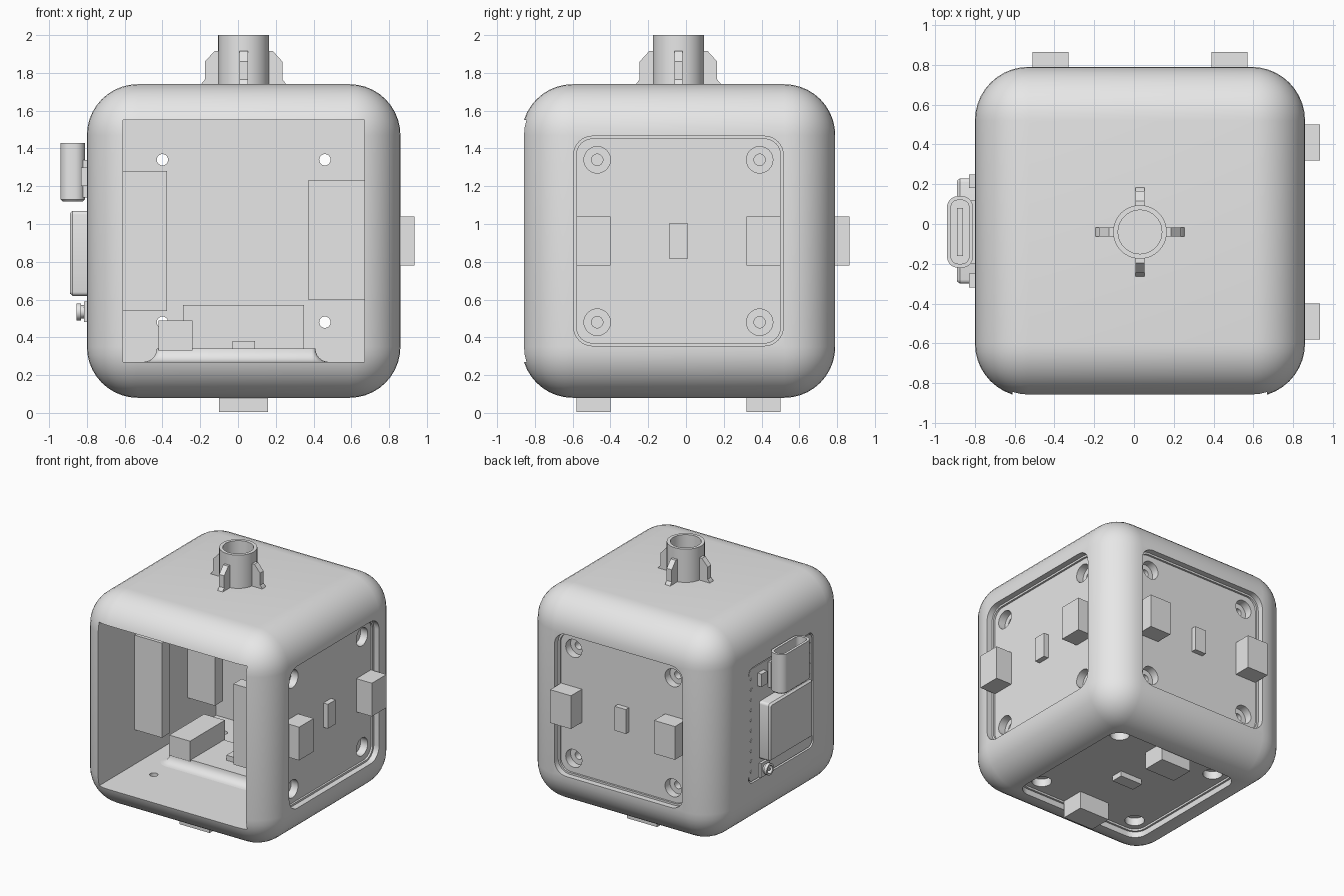
import bpy, bmesh, math
from mathutils import Matrix, Vector

if "Cube" in bpy.data.objects:
    bpy.data.objects.remove(bpy.data.objects["Cube"], do_unlink=True)

GREY = bpy.data.materials.new("light grey")
GREY.use_nodes = True
GREY.diffuse_color = (0.8, 0.8, 0.8, 1)
GREY.node_tree.nodes["Principled BSDF"].inputs["Base Color"].default_value = (0.8, 0.8, 0.8, 1)

X, Y, Z = Vector((1, 0, 0)), Vector((0, 1, 0)), Vector((0, 0, 1))
MID = Vector((0.03, -0.04, 0.91))
SIZE = 1.66
HALF = SIZE / 2


def frame(centre, u, v, n):
    """Local axes u, v, n placed at a centre point."""
    m = Matrix((u, v, n)).transposed().to_4x4()
    m.translation = Vector(centre)
    return m


def finish(name, bm):
    bmesh.ops.recalc_face_normals(bm, faces=bm.faces[:])
    mesh = bpy.data.meshes.new(name)
    bm.to_mesh(mesh)
    bm.free()
    mesh.materials.append(GREY)
    obj = bpy.data.objects.new(name, mesh)
    bpy.context.collection.objects.link(obj)
    return obj


def add_stack(bm, m, at, w, h, r, levels, seg=8):
    """Loft of rounded rectangles; levels are (outline offset, height)."""
    rings = []
    for off, height in levels:
        rad = r + off if r else 0
        ring = []
        for quarter, (sx, sy) in enumerate(((1, 1), (-1, 1), (-1, -1), (1, -1))):
            for i in range(seg + 1 if r else 1):
                a = (quarter + i / seg) * math.pi / 2
                x = at[0] + sx * (w + off - rad) + rad * math.cos(a)
                y = at[1] + sy * (h + off - rad) + rad * math.sin(a)
                ring.append(bm.verts.new(m @ Vector((x, y, height))))
        rings.append(ring)
    for low, high in zip(rings, rings[1:]):
        for i in range(len(low)):
            j = (i + 1) % len(low)
            bm.faces.new((low[i], low[j], high[j], high[i]))
    bm.faces.new(rings[0])
    bm.faces.new(rings[-1])
    bmesh.ops.remove_doubles(bm, verts=[v for ring in rings for v in ring], dist=1e-5)


def stack(name, m, at, w, h, r, levels, seg=8):
    bm = bmesh.new()
    add_stack(bm, m, at, w, h, r, levels, seg)
    return finish(name, bm)


def box(name, lo, hi):
    mid = [(a + b) / 2 for a, b in zip(lo, hi)]
    return stack(name, frame((0, 0, 0), X, Y, Z), mid[:2],
                 (hi[0] - lo[0]) / 2, (hi[1] - lo[1]) / 2, 0, [(0, lo[2]), (0, hi[2])])


def cut(target, cutter):
    mod = target.modifiers.new("cut", "BOOLEAN")
    mod.operation, mod.solver, mod.object = "DIFFERENCE", "EXACT", cutter
    bpy.context.view_layer.objects.active = target
    bpy.ops.object.modifier_apply(modifier=mod.name)
    bpy.data.objects.remove(cutter, do_unlink=True)


# Rounded housing, hollow and open at the front
bm = bmesh.new()
bmesh.ops.create_cube(bm, size=SIZE, matrix=Matrix.Translation(MID))
bmesh.ops.bevel(bm, geom=bm.edges[:], offset=0.27, segments=10, profile=0.5, affect="EDGES")
housing = finish("housing", bm)
cut(housing, box("cavity_cutter", (-0.61, -1, 0.27), (0.67, 0.6, 1.55)))

# Recessed panels on the side, back and underside
panels = {
    "side": frame(MID + X * HALF, Y, Z, X),
    "back": frame(MID + Y * HALF, X, Z, Y),
    "bottom": frame(MID - Z * HALF, Y, X, -Z),
}
corners = [(a, b) for a in (-0.43, 0.43) for b in (-0.43, 0.43)]
for name, m in panels.items():
    cut(housing, stack("recess_cutter", m, (0, 0), 0.555, 0.555, 0.1,
                       [(0, 0.1), (0, -0.045), (-0.015, -0.045), (-0.015, -0.06)]))
    bm = bmesh.new()
    for at in corners:
        # counterbore narrowing to a through hole
        add_stack(bm, m, at, 0.07, 0.07, 0.07,
                  [(0, -0.03), (0, -0.12), (-0.04, -0.12), (-0.04, -0.25)])
    cut(housing, finish("screw_hole_cutter", bm))
    for label, u in (("connector_a", -0.45), ("connector_b", 0.45)):
        stack(f"{name}_{label}", m, (u, 0), 0.09, 0.13, 0, [(0, -0.07), (0, 0.075)])
    stack(f"{name}_chip", m, (0, 0), 0.048, 0.095, 0, [(0, -0.07), (0, -0.02)])

# Circuit board set into the other side
board = frame((MID.x - HALF, -0.03, 0.92), Y, Z, -X)
cut(housing, stack("board_cutter", board, (0, 0), 0.4, 0.45, 0.05, [(0, 0.1), (0, -0.03)]))
stack("circuit_board", board, (0, 0), 0.39, 0.44, 0.045, [(0, -0.04), (0, -0.005)])
stack("radio_module", board, (-0.005, -0.075), 0.265, 0.225, 0.02,
      [(0, -0.01), (0, 0.075), (-0.012, 0.09)], 3)
bm = bmesh.new()
for u in (-0.36, 0.36):
    for k in range(10):
        add_stack(bm, board, (u, -0.36 + k * 0.08), 0.013, 0.013, 0.013,
                  [(0, -0.01), (0, 0)], 2)
finish("board_pins", bm)
for side, u in (("left", 0.245), ("right", -0.255)):
    stack(f"{side}_button", board, (u, 0.33), 0.035, 0.05, 0, [(0, -0.01), (0, 0.03)])

# Antenna socket
stack("antenna_base", board, (0.21, -0.385), 0.055, 0.055, 0, [(0, -0.01), (0, 0.015)])
stack("antenna_socket", board, (0.21, -0.385), 0.045, 0.045, 0.045,
      [(-0.01, 0), (-0.01, 0.03), (0, 0.03), (0, 0.055), (-0.015, 0.055), (-0.015, 0.02)], 5)
stack("antenna_pin", board, (0.21, -0.385), 0.01, 0.01, 0.01, [(0, 0.01), (0, 0.05)], 3)

# Charging port opening upward
port = frame((-0.875, -0.04, 1.12), X, Y, Z)
stack("port_shell", port, (0, 0), 0.065, 0.18, 0.055,
      [(-0.01, 0), (0, 0.01), (0, 0.31), (-0.02, 0.31), (-0.02, 0.05)])
stack("port_tongue", port, (0, 0), 0.014, 0.12, 0, [(0, 0.04), (0, 0.26)])
box("port_mount", (-0.82, -0.2, 1.14), (-0.79, 0.12, 1.34))

# Hollow post with four ribs on the roof
stack("post", frame((MID.x, MID.y, 0), X, Y, Z), (0, 0), 0.135, 0.135, 0.135,
      [(0, 1.72), (0, 2.0), (-0.025, 2.0), (-0.025, 1.75)], 10)
rib = [(0.12, 1.73), (0.225, 1.73), (0.222, 1.745), (0.205, 1.765),
       (0.205, 1.86), (0.155, 1.915), (0.12, 1.915)]
bm = bmesh.new()
for k in range(4):
    turn = Matrix.Translation((MID.x, MID.y, 0)) @ Matrix.Rotation(k * math.pi / 2, 4, "Z")
    sides = [[bm.verts.new(turn @ Vector((r, t, z))) for r, z in rib] for t in (-0.022, 0.022)]
    for side in sides:
        bm.faces.new(side)
    for i in range(len(rib)):
        bm.faces.new((sides[0][i - 1], sides[0][i], sides[1][i], sides[1][i - 1]))
finish("post_ribs", bm)

# Raised pad on the inner floor with a hollow fillet
flare = [(0.07 * (1 - math.sin(a)), 0.34 - 0.07 * math.cos(a))
         for a in (k * math.pi / 12 for k in range(7))]
stack("floor_pad", frame((-0.01, -0.035, 0), X, Y, Z), (0, 0), 0.42, 0.205, 0.02,
      [(0.07, 0.26)] + flare, 3)
box("floor_block", (-0.42, -0.25, 0.33), (-0.24, 0.18, 0.49))
box("floor_chip", (-0.03, -0.1, 0.33), (0.09, 0.09, 0.38))

# Inner support blocks on the walls and floor
box("board_support_front", (-0.62, -0.405, 0.54), (-0.375, -0.305, 1.28))
box("board_support_back", (-0.62, 0.25, 0.54), (-0.375, 0.35, 1.28))
box("side_support", (0.37, -0.586, 0.6), (0.68, -0.486, 1.23))
box("floor_support", (-0.29, 0.43, 0.26), (0.35, 0.53, 0.57))

# Smooth shading with sharp edges kept
for obj in bpy.context.collection.objects:
    if obj.type == "MESH":
        bpy.ops.object.select_all(action="DESELECT")
        obj.select_set(True)
        bpy.context.view_layer.objects.active = obj
        bpy.ops.object.shade_smooth_by_angle(angle=math.radians(35))
